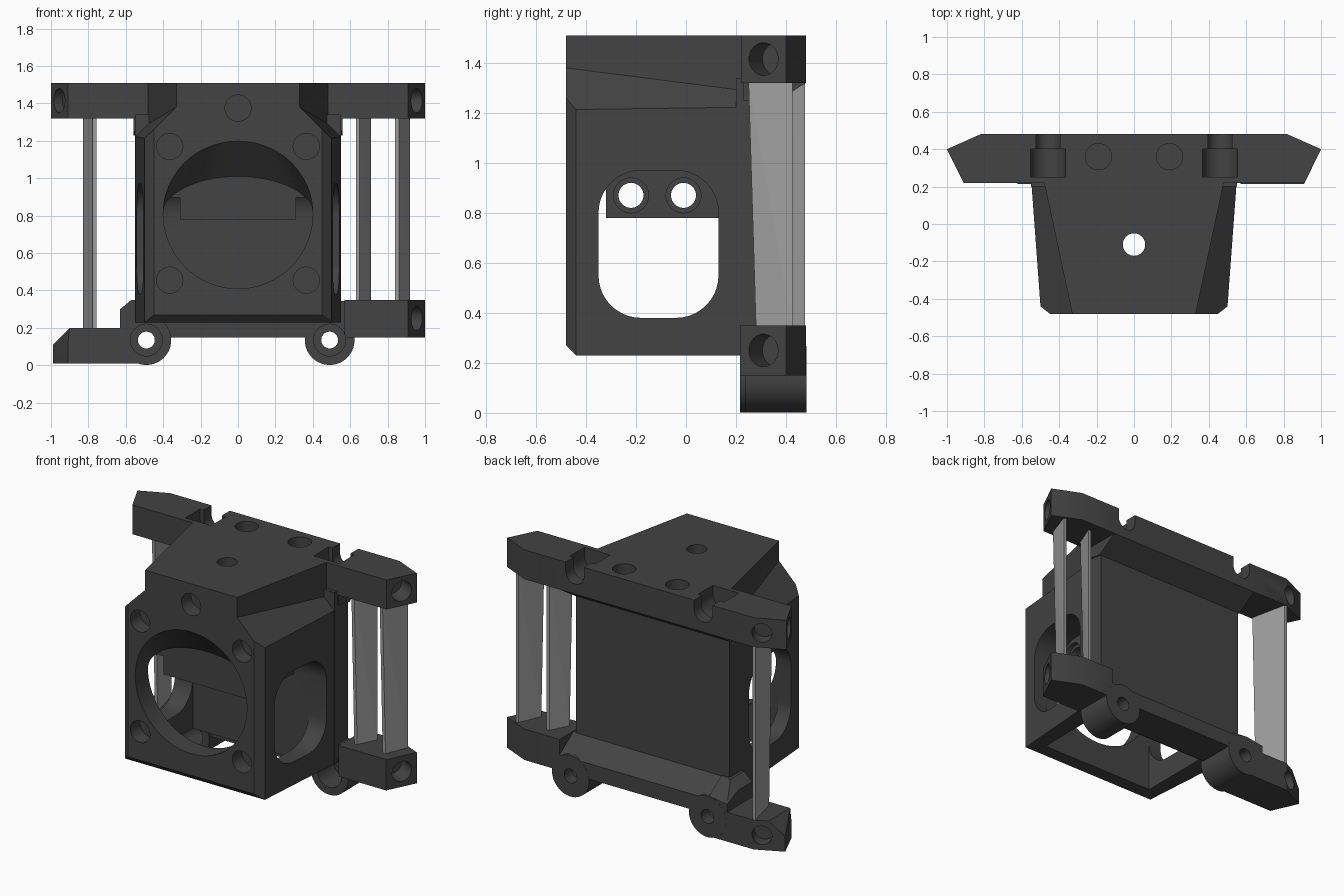
import bpy, bmesh, math
from mathutils import Vector

if "Cube" in bpy.data.objects:
    bpy.data.objects.remove(bpy.data.objects["Cube"])


def material(name, value):
    m = bpy.data.materials.new(name)
    m.diffuse_color = (value, value, value, 1)
    m.use_nodes = True
    m.node_tree.nodes["Principled BSDF"].inputs["Base Color"].default_value = m.diffuse_color
    return m


DARK = material("charcoal", 0.056)
GREY = material("light grey", 0.35)


def hull(name, pts, mat=DARK):
    """Convex solid around a few corner points."""
    bm = bmesh.new()
    for p in pts:
        bm.verts.new(p)
    res = bmesh.ops.convex_hull(bm, input=bm.verts)
    junk = {v for v in res["geom_interior"] + res["geom_unused"]
            if isinstance(v, bmesh.types.BMVert)}
    if junk:
        bmesh.ops.delete(bm, geom=list(junk), context="VERTS")
    bmesh.ops.dissolve_limit(bm, angle_limit=0.01, verts=bm.verts, edges=bm.edges)
    bmesh.ops.recalc_face_normals(bm, faces=bm.faces)
    me = bpy.data.meshes.new(name)
    bm.to_mesh(me)
    bm.free()
    me.materials.append(mat)
    ob = bpy.data.objects.new(name, me)
    bpy.context.collection.objects.link(ob)
    return ob


def box(name, x0, x1, y0, y1, z0, z1):
    return hull(name, [(x, y, z) for x in (x0, x1) for y in (y0, y1) for z in (z0, z1)])


def across(name, x0, x1, section):
    return hull(name, [(x, y, z) for x in (x0, x1) for y, z in section])


def upright(name, plan, z0, z1):
    return hull(name, [(x, y, z) for x, y in plan for z in (z0, z1)])


def rod(p, q, r, name="cutter", n=40):
    """Cylinder between two points."""
    p, q = Vector(p), Vector(q)
    rot = (q - p).to_track_quat("Z", "Y")
    ring = [rot @ Vector((r * math.cos(2 * math.pi * i / n),
                          r * math.sin(2 * math.pi * i / n), 0)) for i in range(n)]
    return hull(name, [c + v for c in (p, q) for v in ring])


def combine(ob, others, operation="DIFFERENCE"):
    bpy.context.view_layer.objects.active = ob
    for other in others:
        mod = ob.modifiers.new("cut", "BOOLEAN")
        mod.operation, mod.solver, mod.object = operation, "EXACT", other
        bpy.ops.object.modifier_apply(modifier=mod.name)
        bpy.data.objects.remove(other)


# Housing shell with chamfered front edges
pts = []
for s in (-1, 1):
    pts += [(s * x, y, z) for x, y, z in (
        (.45, -.48, .27), (.45, -.48, 1.51), (.50, -.44, .23), (.50, -.44, 1.51),
        (.55, .24, .23), (.55, .24, 1.51))]
housing = hull("housing", pts)


# Shoulder notch: sloped floor and a slanted upright wall on each side
def shoulder(s):
    def wall_x(y):
        return .33 + (y + .48) * .15 / .70

    def floor_z(x, y):
        return 1.71 - x + .087 * (y + .48)
    corners = []
    for y in (-.6, .30):
        for x in (wall_x(y), .9):
            corners += [(s * x, y, floor_z(x, y)), (s * x, y, 1.7)]
    return hull("cutter", corners)


# Hollow inside, open at the bottom, with a tapering round mouth
turn = [2 * math.pi * i / 64 for i in range(64)]
mouth = hull("cutter", [(.40 * math.cos(a), -.49, .81 + .40 * math.sin(a)) for a in turn]
             + [(.40 * math.cos(a), -.32, .81 + (.20 if math.sin(a) > 0 else .40) * math.sin(a))
                for a in turn])
window = []
for cy, cz, a0 in ((-.04, .80, 0), (-.18, .80, 90), (-.18, .55, 180), (-.04, .55, 270)):
    for i in range(11):
        a = math.radians(a0 + 9 * i)
        window.append((cy + .17 * math.cos(a), cz + .17 * math.sin(a)))
combine(housing, [shoulder(-1), shoulder(1),
                  box("cutter", -.415, .415, -.35, .13, .1, .80), mouth,
                  across("cutter", -.8, .8, window)])

# Inner block with two cross holes
block = box("block", -.31, .31, -.32, .16, .78, 1.03)
for y in (-.22, -.01):
    combine(block, [rod((-.5, y, .87), (.5, y, .87), .05)]
            + [rod((s * .28, y, .87), (s * .5, y, .87), .07) for s in (-1, 1)])
combine(housing, [block], "UNION")

# Front screw holes and the vertical hole from the top
front = [(sx * .365, z) for sx in (-1, 1) for z in (.455, 1.17)] + [(0, 1.375)]
combine(housing, [rod((x, -.6, z), (x, -.38, z), .07) for x, z in front]
        + [rod((0, -.11, .6), (0, -.11, 1.7), .06)])

# Back panel between the crossbars
combine(housing, [box("panel", -.55, .55, .2, .34, .23, 1.34)], "UNION")


def end_hole(s, z, depth=.12):
    n = Vector((s * .894, -.447, 0))
    c = Vector((s * .955, .31, z))
    return rod(c + n * .1, c - n * depth, .065)


def back_hole(z):
    n = Vector((-.406, .914, 0))
    c = Vector((-.865, .46, z))
    return rod(c + n * .1, c - n * .08, .06)


# Upper crossbar with angled ends and two open screw channels
half = [(1, .40), (.82, .48), (.91, .22)]
top_bar = upright("upper_bar", [(s * x, y) for s in (-1, 1) for x, y in half], 1.32, 1.51)
web = across("web", -.56, .56, [(.23, 1.45), (.48, 1.45), (.48, 1.32), (.34, 1.23), (.23, 1.25)])
combine(top_bar, [web], "UNION")
cuts = [end_hole(-1, 1.415, .05), end_hole(1, 1.415), back_hole(1.415)]
for s in (-1, 1):
    x = s * .46
    cuts += [rod((x, .25, 1.46), (x, .40, 1.46), .093),
             box("cutter", x - .093, x + .093, .25, .40, 1.46, 1.6),
             rod((x, .39, 1.45), (x, .6, 1.45), .065),
             box("cutter", x - .065, x + .065, .39, .6, 1.45, 1.6),
             rod((s * .19, .36, 1.38), (s * .19, .36, 1.6), .07)]
combine(top_bar, cuts)

# Lower crossbar: sloped middle, right end, left step and low left end
lower = across("lower_bar", -.56, .62, [(.24, .15), (.48, .15), (.48, .25), (.34, .345), (.24, .345)])
right = upright("right_end", [(.57, .215), (.57, .48), (.82, .48), (1, .40), (.91, .215)], .15, .35)
step = hull("step", [(x, y, z) for x, z in ((-.63, .1), (-.63, .30), (-.57, .35), (-.5, .35), (-.5, .1))
                     for y in (.22, .36)] + [(-.63, .48, .1), (-.5, .48, .1),
                                             (-.63, .48, .25), (-.5, .48, .27)])
left = hull("left_end", [(-.5, y, z) for y in (.22, .48) for z in (.01, .2)]
            + [(-.90, .22, .2), (-.90, .44, .2), (-.82, .48, .2), (-.82, .48, .01)]
            + [(x, y, z) for x, y in ((-.91, .22), (-.99, .40)) for z in (.01, .11)])
bosses = [rod((-.49, .215, .135), (-.49, .481, .135), .133, "boss", 48),
          rod((.49, .235, .135), (.49, .481, .135), .133, "boss", 48)]
combine(lower, [right, step, left] + bosses, "UNION")
cuts = [end_hole(1, .25), back_hole(.105)]
for s in (-1, 1):
    cuts += [rod((s * .49, .1, .135), (s * .49, .40, .135), .085),
             rod((s * .49, .1, .135), (s * .49, .6, .135), .045)]
combine(lower, cuts)


# Thin slanted struts between the crossbars
def strut(name, x0, x1, y0, y1, z0):
    t = math.copysign(.02, x1)
    pts = []
    for z, dy in ((z0, .03), (1.33, 0)):
        pts += [(x0, y0 + dy, z), (x0 + t, y0 + dy, z), (x1 - t, y1, z), (x1, y1, z)]
    return hull(name, pts, GREY)


strut("left_strut", -.757, -.83, .23, .475, .19)
strut("right_inner_strut", .63, .71, .26, .41, .34)
strut("right_outer_strut", .84, .92, .25, .425, .34)

# Smooth round surfaces, keep hard edges
bpy.ops.object.select_all(action="DESELECT")
for ob in (housing, top_bar, lower):
    ob.select_set(True)
bpy.context.view_layer.objects.active = housing
bpy.ops.object.shade_smooth_by_angle(angle=math.radians(25))
